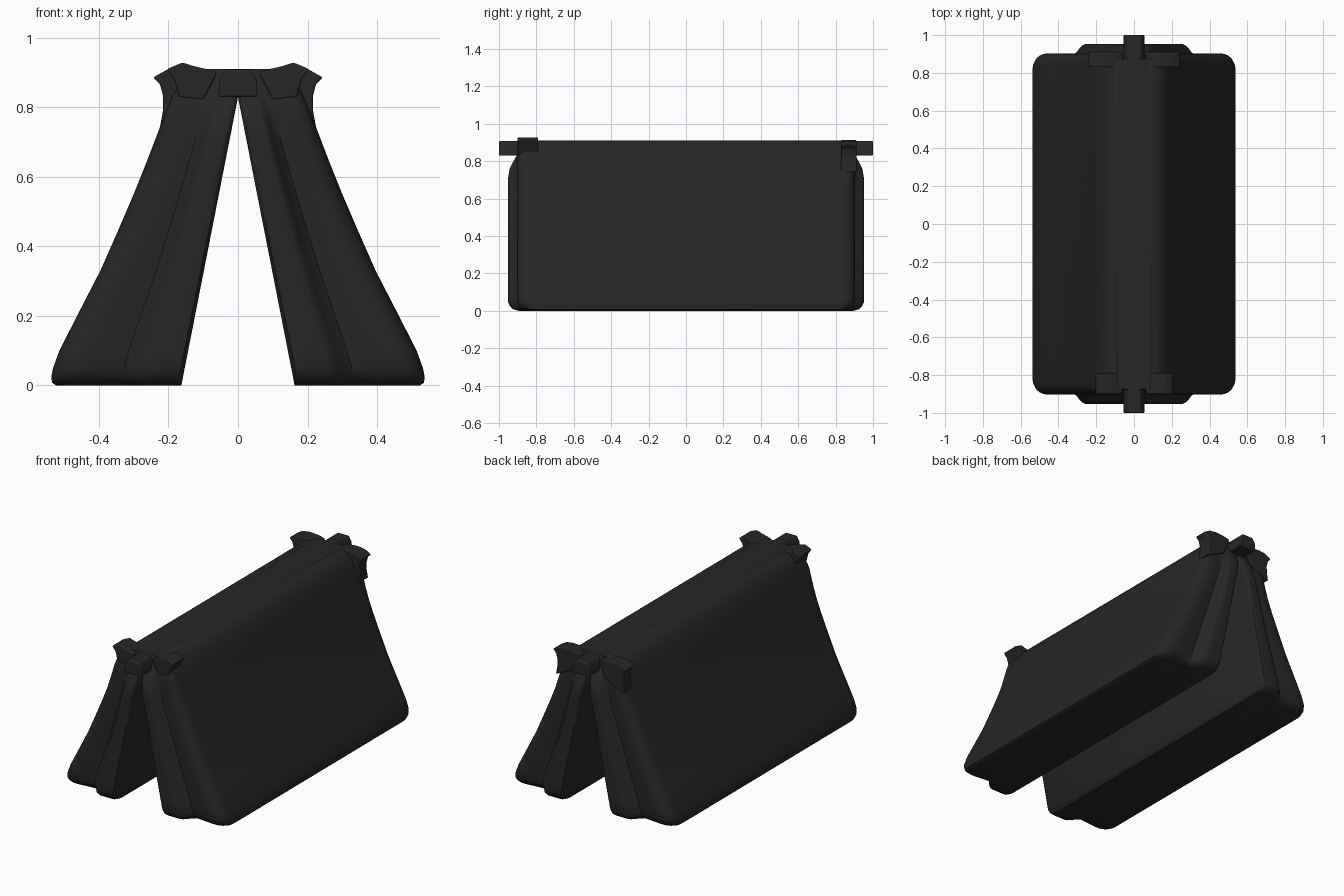
import bpy, bmesh, math

cube = bpy.data.objects.get("Cube")
if cube:
    bpy.data.objects.remove(cube, do_unlink=True)

leather = bpy.data.materials.new("black_leather")
leather.use_nodes = True
COLOUR = (0.02, 0.02, 0.02, 1)
leather.diffuse_color = COLOUR
leather.node_tree.nodes["Principled BSDF"].inputs["Base Color"].default_value = COLOUR


def finish(name, bm, mirror=True, bevel=0.0, angle=40):
    bmesh.ops.recalc_face_normals(bm, faces=bm.faces)
    mesh = bpy.data.meshes.new(name)
    bm.to_mesh(mesh)
    bm.free()
    mesh.materials.append(leather)
    ob = bpy.data.objects.new(name, mesh)
    bpy.context.collection.objects.link(ob)
    if bevel:
        mod = ob.modifiers.new("soft_edges", 'BEVEL')
        mod.width, mod.segments = bevel, 3
    if mirror:
        ob.modifiers.new("other_side", 'MIRROR')
    bpy.ops.object.select_all(action='DESELECT')
    ob.select_set(True)
    bpy.context.view_layer.objects.active = ob
    bpy.ops.object.shade_smooth_by_angle(angle=math.radians(angle))
    return ob


def smooth(a, b, t):
    t = min(1, max(0, (t - a) / (b - a)))
    return t * t * (3 - 2 * t)


def rounding(d, r):
    """How far a rounded edge of radius r draws back at distance d."""
    return r - math.sqrt(max(0, r * r - (r - d) ** 2)) if d < r else 0


# Outer side of the bag: (height, x)
SIDE = [(0, .523), (.008, .535), (.025, .537), (.05, .532), (.1, .514), (.2, .463),
        (.33, .396), (.45, .343), (.56, .296), (.64, .264), (.7, .241), (.76, .218),
        (.8, .203), (.83, .19), (.86, .173), (.885, .153), (.903, .13), (.91, .105)]
ACROSS = [0, .03, .07, .12, .2, .28, .32, .36, .4, .46, .6, .75, .83, .88, .92, .95, .975, .99, 1]
SPLIT = .83     # height where the two bags meet


def end_depth(u, x, z, inner, outer):
    """Depth of the bag's end: a full inner fold, a valley and a rounded outer rim."""
    fold = .05 * (1 - smooth(.28, .46, u)) * (1 - .9 * smooth(.72, .85, z))
    valley = .012 * math.exp(-((u - .5) / .12) ** 2) * (1 - smooth(.3, .75, z))
    rim = .07 - .04 * smooth(.6, .9, z)
    y = .903 + fold - valley - rounding(outer - x, rim) - rounding(z, .06)
    if z < SPLIT:
        y -= rounding(x - inner, .02)
    return y - .03 * smooth(.8, .91, z)


# Both bags and the saddle across them, one half mirrored
bm = bmesh.new()
ends = []
for sign in (-1, 1):
    grid = []
    for z, outer in SIDE:
        inner = max(0, .163 * (1 - z / SPLIT))
        row = []
        for u in ACROSS:
            x = inner + (outer - inner) * u
            row.append(bm.verts.new((x, sign * end_depth(u, x, z, inner, outer), z)))
        grid.append(row)
    for a, b in zip(grid, grid[1:]):
        for i in range(len(ACROSS) - 1):
            bm.faces.new((a[i], a[i + 1], b[i + 1], b[i]))
    ends.append(grid)
front, back = ends


def bridge(a, b):
    for i in range(len(a) - 1):
        bm.faces.new((a[i], a[i + 1], b[i + 1], b[i]))


bridge(front[0], back[0])                                   # bottom
bridge(front[-1], back[-1])                                 # top
bridge([r[-1] for r in front], [r[-1] for r in back])       # outer side
below = sum(z <= SPLIT for z, _ in SIDE)
bridge([r[0] for r in front[:below]], [r[0] for r in back[:below]])  # inner side
finish("saddle_bags", bm)


def prism(name, points, y0, y1, mirror, bevel):
    """A profile in x and z, drawn out along y."""
    bm = bmesh.new()
    face = bm.faces.new([bm.verts.new((x, y0, z)) for x, z in points])
    out = bmesh.ops.extrude_face_region(bm, geom=[face])
    for v in out["geom"]:
        if isinstance(v, bmesh.types.BMVert):
            v.co.y = y1
    finish(name, bm, mirror, bevel)


# Turned-out corners at both ends of the ridge
prism("front_corner_flaps",
      [(.06, .9), (.09, .91), (.125, .918), (.16, .929), (.205, .91), (.183, .88),
       (.17, .83), (.1, .82)], -.9, -.79, True, .006)
prism("back_corner_flaps",
      [(.06, .9), (.1, .91), (.16, .914), (.205, .908), (.244, .886), (.224, .866),
       (.215, .83), (.216, .79), (.225, .74), (.1, .8)], .83, .912, True, .006)

# Ridge bar through the middle
prism("ridge_bar", [(-.057, .83), (.057, .83), (.054, .88), (.036, .909), (-.036, .909), (-.054, .88)],
      -1, 1, False, .006)
